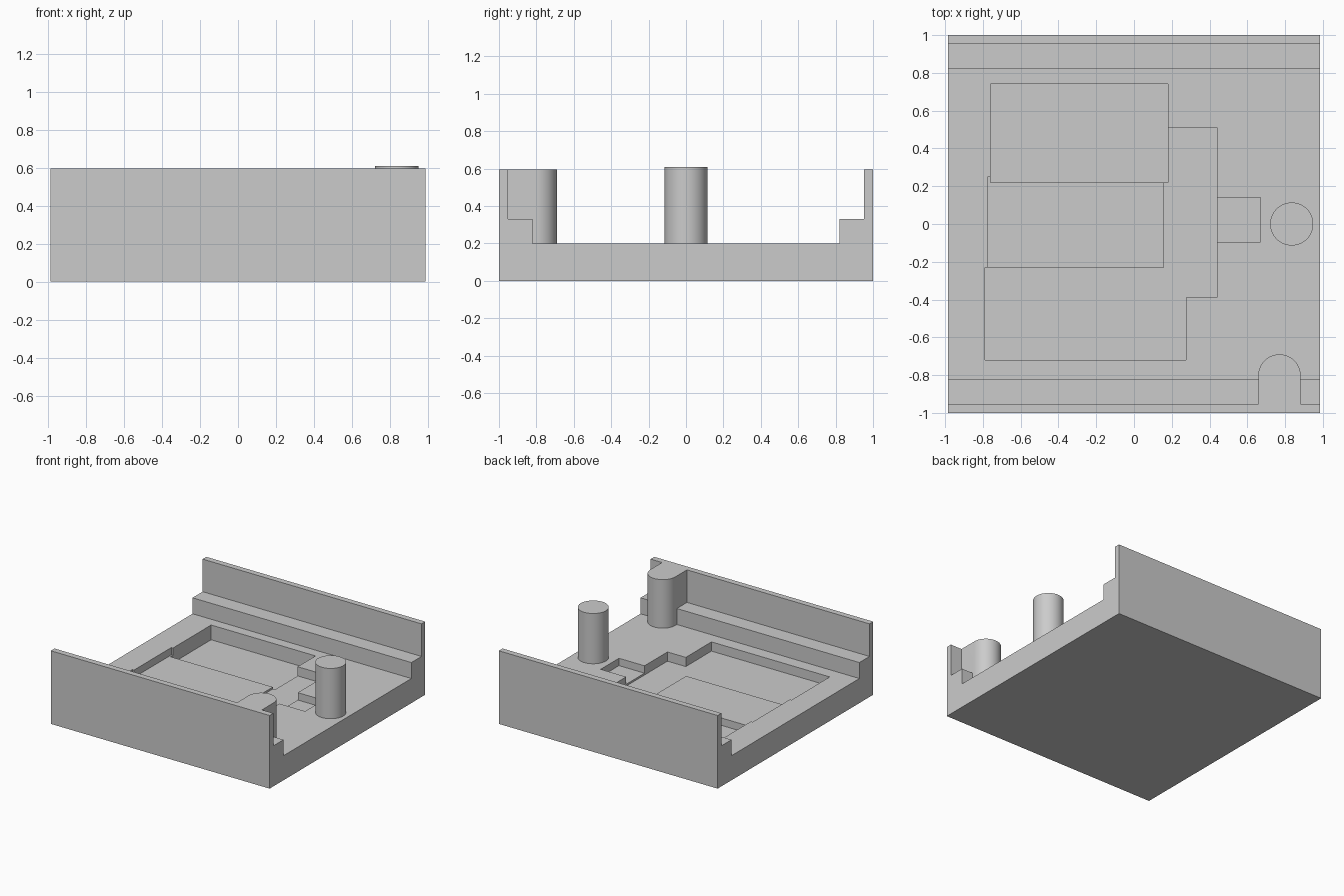
import bpy
import bmesh
import math

cube = bpy.data.objects.get("Cube")
if cube:
    bpy.data.objects.remove(cube, do_unlink=True)

HALF_X, HEIGHT, FLOOR, LEDGE = 0.985, 0.595, 0.2, 0.33

grey = bpy.data.materials.new("plain grey")
grey.use_nodes = True
color = (0.6, 0.6, 0.6, 1)
grey.diffuse_color = color
grey.node_tree.nodes["Principled BSDF"].inputs["Base Color"].default_value = color


def prism(name, outline, push):
    """Extrude a closed outline of 3D points along the push vector."""
    bm = bmesh.new()
    face = bm.faces.new([bm.verts.new(p) for p in outline])
    result = bmesh.ops.extrude_face_region(bm, geom=[face])
    moved = [v for v in result["geom"] if isinstance(v, bmesh.types.BMVert)]
    bmesh.ops.translate(bm, verts=moved, vec=push)
    bmesh.ops.recalc_face_normals(bm, faces=bm.faces)
    mesh = bpy.data.meshes.new(name)
    bm.to_mesh(mesh)
    bm.free()
    mesh.materials.append(grey)
    obj = bpy.data.objects.new(name, mesh)
    bpy.context.collection.objects.link(obj)
    return obj


def arc(cx, cy, r, z, turn, steps):
    """Points counter-clockwise from +x."""
    return [(cx + r * math.cos(turn * i / steps), cy + r * math.sin(turn * i / steps), z)
            for i in range(steps + 1)]


def select(obj):
    bpy.ops.object.select_all(action='DESELECT')
    obj.select_set(True)
    bpy.context.view_layer.objects.active = obj


def combine(target, tool, operation):
    tool.hide_render = True
    mod = target.modifiers.new(tool.name, 'BOOLEAN')
    mod.operation = operation
    mod.solver = 'EXACT'
    mod.object = tool
    select(target)
    bpy.ops.object.modifier_apply(modifier=mod.name)
    bpy.data.objects.remove(tool, do_unlink=True)


# Tray with a stepped wall along the front and back
half = [(1, 0), (1, HEIGHT), (0.952, HEIGHT), (0.952, LEDGE), (0.822, LEDGE), (0.822, FLOOR)]
profile = half + [(-y, z) for y, z in reversed(half)]
tray = prism("tray", [(-HALF_X, y, z) for y, z in profile], (2 * HALF_X, 0, 0))

# Recesses in the floor: left, right, front, back, depth level
recesses = {
    "back_recess": (-0.76, 0.18, 0.22, 0.74, 0.08),
    "middle_recess": (-0.775, 0.2, -0.26, 0.25, 0.14),
    "front_recess": (-0.79, 0.275, -0.72, -0.23, 0.125),
    "side_recess": (0.16, 0.44, -0.39, 0.51, 0.125),
    "small_recess": (0.4, 0.67, -0.095, 0.14, 0.14),
}
for name, (x0, x1, y0, y1, z) in recesses.items():
    outline = [(x0, y0, z), (x1, y0, z), (x1, y1, z), (x0, y1, z)]
    combine(tray, prism(name, outline, (0, 0, 0.2)), 'DIFFERENCE')

# Rounded pillar merged into the front wall
base = FLOOR - 0.05
outline = arc(0.77, -0.802, 0.112, base, math.pi, 32)
outline += [(0.658, -0.975, base), (0.882, -0.975, base)]
combine(tray, prism("wall_pillar", outline, (0, 0, HEIGHT - base)), 'UNION')

# Free-standing round post
post = prism("round_post", arc(0.835, 0, 0.114, FLOOR, math.tau, 64)[:-1], (0, 0, 0.409))

for obj in (tray, post):
    select(obj)
    bpy.ops.object.shade_smooth_by_angle(angle=math.radians(30))
